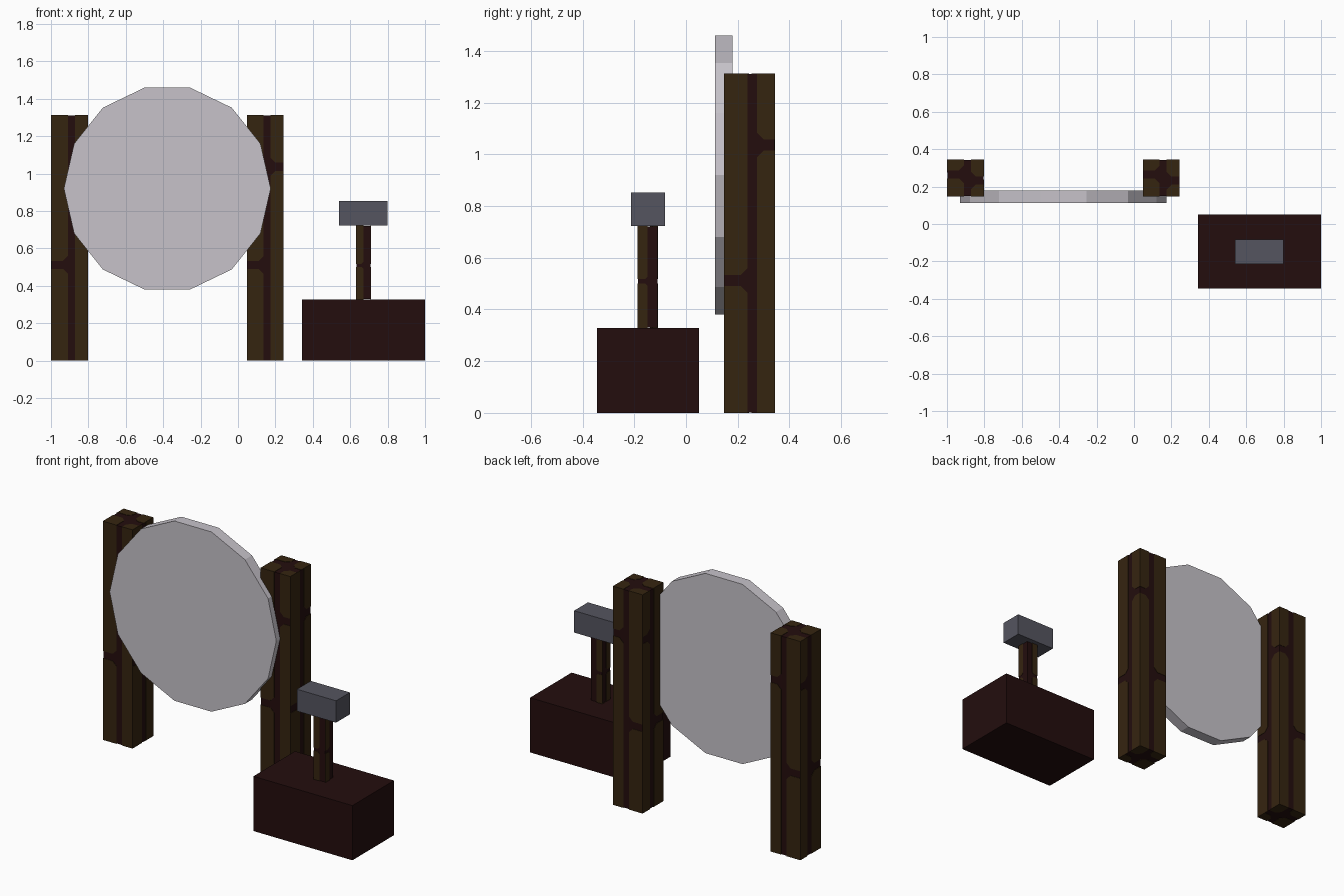
import bpy, bmesh, math
from mathutils import Vector, Matrix

cube = bpy.data.objects.get("Cube")
if cube:
    bpy.data.objects.remove(cube, do_unlink=True)


def material(name, rgb):
    m = bpy.data.materials.new(name)
    m.use_nodes = True
    m.diffuse_color = (*rgb, 1)
    m.node_tree.nodes["Principled BSDF"].inputs["Base Color"].default_value = (*rgb, 1)
    return m


OAK = material("brown wood", (0.036, 0.018, 0.005))
DARK = material("dark wood", (0.017, 0.004, 0.004))
IRON = material("grey iron", (0.09, 0.09, 0.115))
SILVER = material("pale metal", (0.57, 0.545, 0.59))
SKIN = 0.002  # thickness of the plank plates


def finish(name, bm, *mats):
    bmesh.ops.recalc_face_normals(bm, faces=bm.faces)
    me = bpy.data.meshes.new(name)
    bm.to_mesh(me)
    bm.free()
    for m in mats:
        me.materials.append(m)
    ob = bpy.data.objects.new(name, me)
    bpy.context.collection.objects.link(ob)
    return ob


def add_box(bm, lo, hi):
    lo, hi = Vector(lo), Vector(hi)
    mat = Matrix.Translation((lo + hi) / 2) @ Matrix.Diagonal((*(hi - lo), 1))
    bmesh.ops.create_cube(bm, size=1, matrix=mat)


def box(name, lo, hi, mat):
    bm = bmesh.new()
    add_box(bm, lo, hi)
    return finish(name, bm, mat)


def plate(bm, points, depth):
    """Thin brown plate made from an outline and its inward depth."""
    outer = [bm.verts.new(p) for p in points]
    inner = [bm.verts.new(p + depth) for p in points]
    faces = [bm.faces.new(outer), bm.faces.new(inner[::-1])]
    for i in range(len(outer)):
        j = (i + 1) % len(outer)
        faces.append(bm.faces.new((outer[i], inner[i], inner[j], outer[j])))
    for f in faces:
        f.material_index = 1


def plank(edge, seam, v0, v1, end, cut):
    """Outline with the seam corner trimmed wherever it meets a cross gap."""
    side = math.copysign(cut, edge - seam)
    pts = [(edge, v0)]
    pts += [(seam + side, v0), (seam, v0 + cut)] if v0 > 0 else [(seam, v0)]
    pts += [(seam, v1 - cut), (seam + side, v1)] if v1 < end else [(seam, v1)]
    return pts + [(edge, v1)]


def timber(name, lo, hi, seam, side_gaps, end_gaps):
    """Dark core clad with brown planks. Gaps are (left, right) fractions."""
    lo, hi = Vector(lo), Vector(hi)
    size = hi - lo
    skin = Vector((SKIN,) * 3)
    bm = bmesh.new()
    add_box(bm, lo + skin, hi - skin)
    for normal, u, v in ((0, 1, 2), (1, 0, 2), (2, 0, 1)):
        gaps = end_gaps if normal == 2 else side_gaps
        for top in (False, True):
            depth = Vector()
            depth[normal] = -SKIN if top else SKIN
            for col in (0, 1):
                if seam[col] >= 1:
                    continue
                edge, inner = col * size[u], seam[col] * size[u]
                half = 0.11 * size[u]
                mid = gaps[col] * size[v]
                for a, b in ((0, mid - half), (mid + half, size[v])):
                    pts = []
                    for pu, pv in plank(edge, inner, a, b, size[v], 0.13 * size[u]):
                        p = (hi if top else lo).copy()
                        p[u], p[v] = lo[u] + pu, lo[v] + pv
                        pts.append(p)
                    plate(bm, pts, depth)
    return finish(name, bm, DARK, OAK)


# Two upright posts
for name, x in (("right_post", -1.0), ("left_post", 0.047)):
    timber(name, (x, 0.147, 0), (x + 0.197, 0.344, 1.312),
           (0.46, 0.65), (0.39, 0.79), (0.6, 0.43))

# Hanging disc with fourteen flat sides
bm = bmesh.new()
bmesh.ops.create_cone(bm, cap_ends=True, segments=14, radius1=0.553, radius2=0.553,
                      depth=0.067)
quarter = math.pi / 2
for v in bm.verts:  # put a corner on the horizontal axis
    v.co = Matrix.Rotation(quarter, 3, "X") @ Matrix.Rotation(quarter, 3, "Z") @ v.co
if max(v.co.x for v in bm.verts) < 0.55:
    bmesh.ops.rotate(bm, verts=bm.verts, matrix=Matrix.Rotation(math.pi / 14, 3, "Y"))
bmesh.ops.translate(bm, verts=bm.verts, vec=(-0.378, 0.1465, 0.92))
finish("disc", bm, SILVER)

# Block with the mallet standing on it
box("block", (0.343, -0.344, 0), (1.0, 0.05, 0.328), DARK)
timber("mallet_handle", (0.632, -0.187, 0.328), (0.71, -0.109, 0.722),
       (0.5, 1.0), (0.46, 0.5), (0.5, 0.5))
box("mallet_head", (0.54, -0.213, 0.722), (0.8, -0.082, 0.853), IRON)
